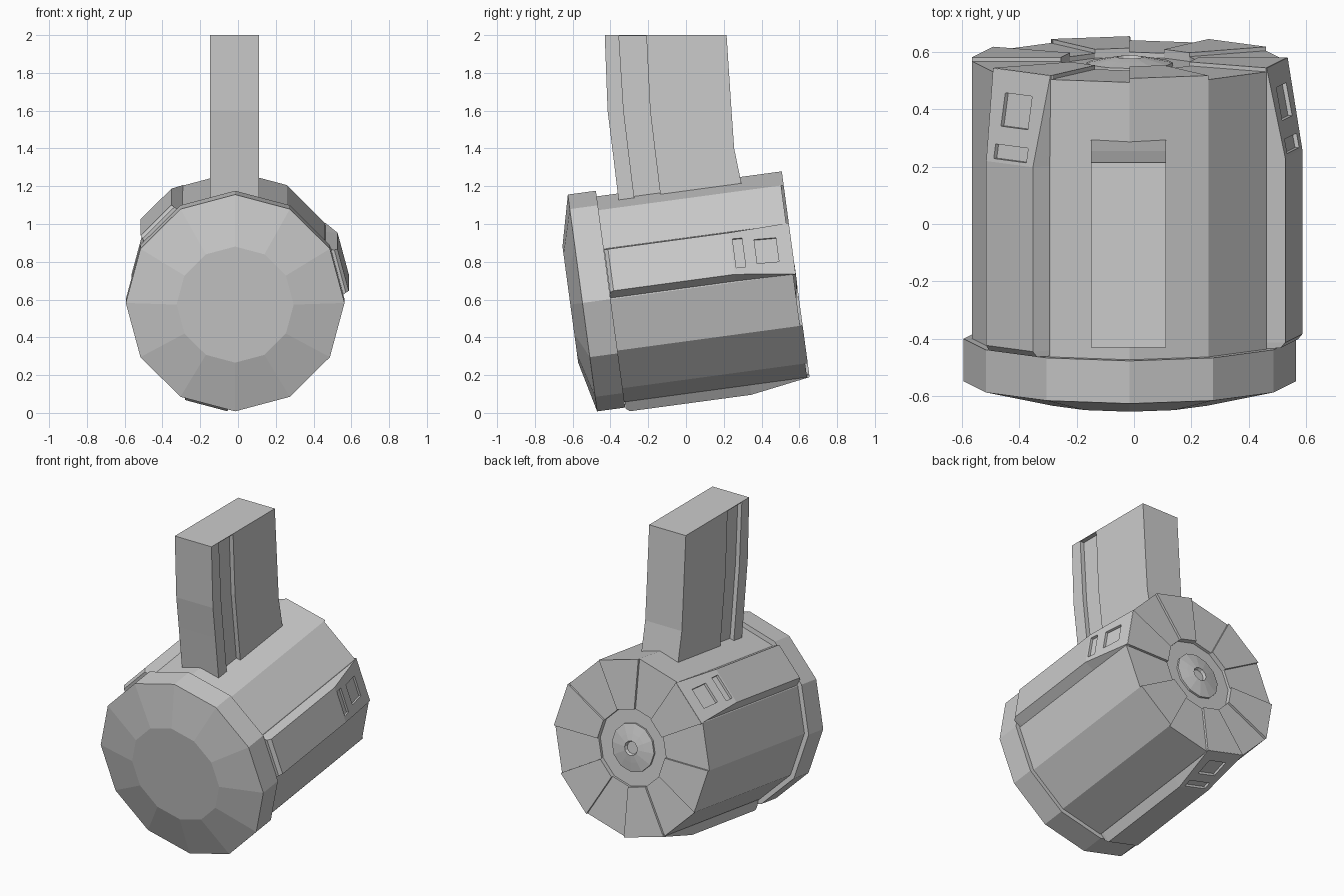
import bpy, bmesh
from math import sin, cos, pi, radians
from mathutils import Matrix, Vector

if "Cube" in bpy.data.objects:
    bpy.data.objects.remove(bpy.data.objects["Cube"])

# Drum frame: local y runs along the tilted drum axis, starting at the front rim
DRUM = Matrix.Translation((-0.015, -0.548, 0.582)) @ Matrix.Rotation(radians(7.7), 4, 'X')
R = 0.549          # drum body radius
BACK = 1.125       # back plate position along the axis


def loft(name, sections, matrix=Matrix.Identity(4)):
    """Skin equal-length point loops and cap both ends."""
    bm = bmesh.new()
    rows = [[bm.verts.new(matrix @ Vector(p)) for p in s] for s in sections]
    n = len(rows[0])
    for a, b in zip(rows, rows[1:]):
        for i in range(n):
            j = (i + 1) % n
            bm.faces.new((a[i], a[j], b[j], b[i]))
    bm.faces.new(rows[0])
    bm.faces.new(rows[-1])
    bmesh.ops.recalc_face_normals(bm, faces=bm.faces)
    me = bpy.data.meshes.new(name)
    bm.to_mesh(me)
    bm.free()
    ob = bpy.data.objects.new(name, me)
    bpy.context.collection.objects.link(ob)
    return ob


def polar(t, r, a):
    return (r * cos(a), t, r * sin(a))


def lathe(name, profile):
    """Twelve-sided turned part from (axis position, radius) pairs."""
    return loft(name, [[polar(t, r, i * pi / 6) for i in range(12)] for t, r in profile], DRUM)


# Front cover, drum body with recessed back, and rear hub
lathe("front_cover", [(-0.065, 0.31), (0, 0.579), (0.15, 0.579), (0.15, 0.5)])
lathe("drum_body", [(0.1, R), (BACK, R), (BACK, 0.24), (1.108, 0.24)])
lathe("rear_hub", [(1.10, 0.15), (1.12, 0.15), (1.132, 0.09), (1.14, 0.045),
                   (1.122, 0.038)])

# Raised wedges on every other sector of the back plate
for k in range(0, 12, 2):
    a, b = k * pi / 6, (k + 1) * pi / 6
    loft("back_wedge", [[polar(t, 0.24, a), polar(t, R, a), polar(t, R, b), polar(t, 0.24, b)]
                        for t in (BACK, 1.139)], DRUM)


# Three raised side panels, tapering at the back, each with two windows
def panel_point(t, u, h, a):
    return (h * cos(a) - u * sin(a), t, h * sin(a) + u * cos(a))


def surface(t):
    return 0.592 - 0.06 * max(0, t - 0.82) / 0.318


for k in range(3):
    a = radians(15 + 120 * k)
    panel = loft("side_panel", [
        [panel_point(t, -0.141, 0.515, a), panel_point(t, -w, h, a),
         panel_point(t, w, h, a), panel_point(t, 0.141, 0.515, a)]
        for t, w, h in ((0.152, 0.118, 0.575), (0.172, 0.115, 0.592),
                        (0.82, 0.115, 0.592), (1.138, 0.141, 0.532))], DRUM)
    for t0, t1, half in ((0.832, 0.882, 0.08), (0.945, 1.06, 0.066)):
        cutter = loft("window_cutter", [
            [panel_point(t, u, surface(t) + d, a)
             for u, d in ((-half, -0.015), (-half, 0.04), (half, 0.04), (half, -0.015))]
            for t in (t0, t1)], DRUM)
        cutter.hide_render = True
        cutter.display_type = 'WIRE'
        mod = panel.modifiers.new("window", 'BOOLEAN')
        mod.operation = 'DIFFERENCE'
        mod.solver = 'EXACT'
        mod.object = cutter

# Feed neck: gently curved, with a groove down each side
X0, X1, G = -0.149, 0.112, 0.028


def neck_section(z, f, g1, g2, b):
    right = [(X1, f), (X1, g1), (X1 - G, g1), (X1 - G, g2), (X1, g2), (X1, b)]
    left = [(X0 + X1 - x, y) for x, y in reversed(right)]
    return [(x, y, z) for x, y in right + left]


loft("feed_neck", [neck_section(1.05, -0.348, -0.263, -0.123, 0.327),
                   neck_section(1.4, -0.39, -0.306, -0.166, 0.255),
                   neck_section(1.6, -0.415, -0.33, -0.19, 0.241),
                   neck_section(1.996, -0.43, -0.355, -0.21, 0.215)])

# Thin lid closing the grooves at the top
loft("neck_lid", [[(X0, -0.43, z), (X1, -0.43, z), (X1, 0.215, z), (X0, 0.215, z)]
                  for z in (1.996, 2.0)])
